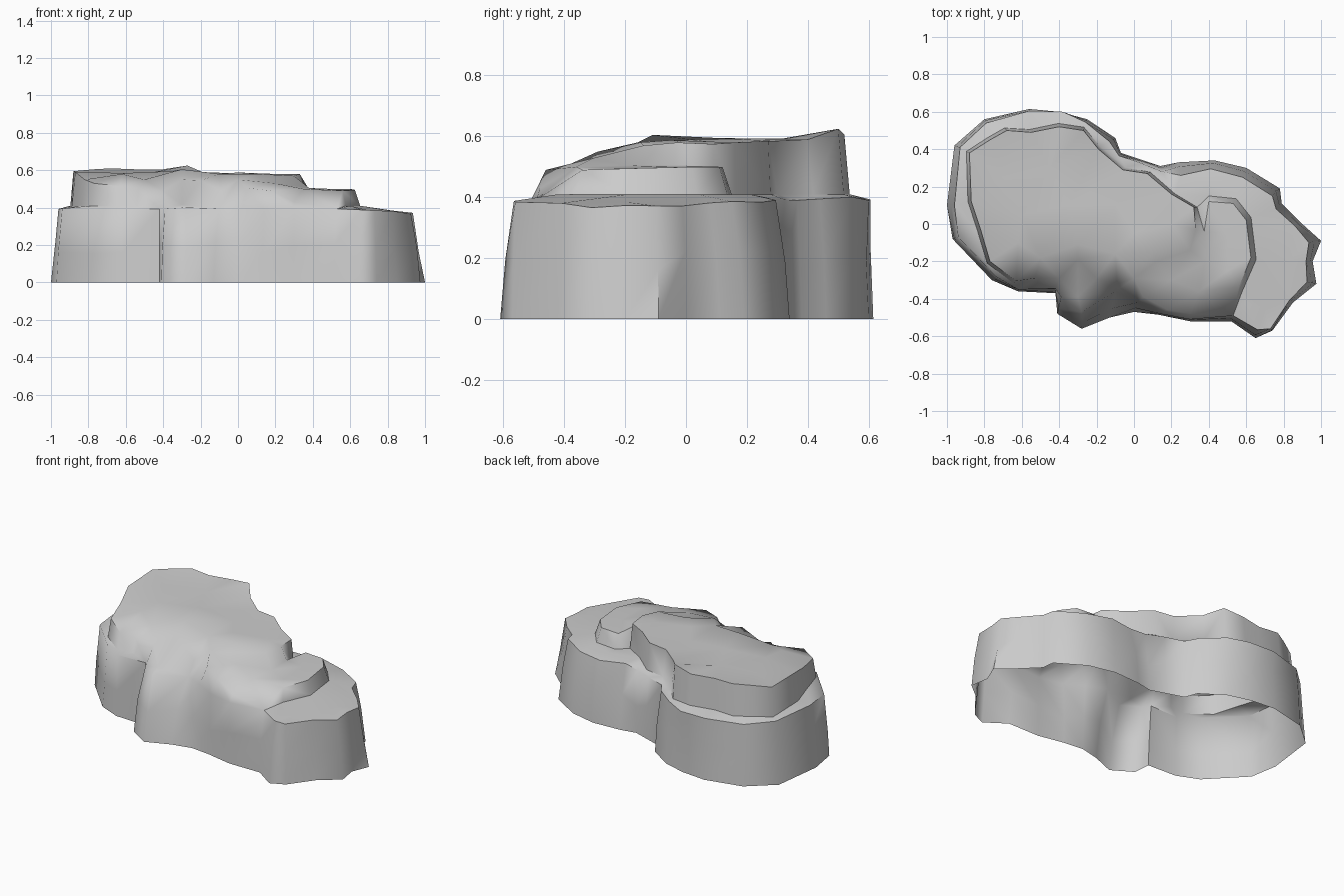
import bpy, bmesh, math, random
from mathutils import Vector
from mathutils.geometry import delaunay_2d_cdt

if "Cube" in bpy.data.objects:
    bpy.data.objects.remove(bpy.data.objects["Cube"])

random.seed(7)

# Plan outline of the base at the ground, clockwise from the left
BASE = [(-1.0, .1), (-.96, .42), (-.8, .56), (-.56, .615), (-.4, .6), (-.25, .56), (-.1, .46),
        (-.07, .38), (.05, .34), (.14, .31), (.24, .33), (.43, .34), (.6, .3), (.78, .19),
        (.79, .11), (.9, 0), (1.0, -.09), (.955, -.2), (.975, -.32), (.85, -.42), (.74, -.57),
        (.65, -.61), (.52, -.52), (.3, -.52), (.13, -.485), (0, -.47), (-.13, -.5),
        (-.28, -.56), (-.41, -.48), (-.42, -.37), (-.62, -.36), (-.76, -.3), (-.97, -.08)]

# The same corners at the top of the base wall
RIM = [(-.96, .1), (-.93, .41), (-.79, .54), (-.56, .605), (-.38, .6), (-.26, .545), (-.13, .44),
       (-.08, .365), (.04, .325), (.15, .28), (.25, .26), (.41, .295), (.58, .25), (.74, .15),
       (.76, .08), (.86, -.01), (.935, -.1), (.92, -.2), (.925, -.31), (.83, -.41), (.73, -.56),
       (.66, -.565), (.53, -.49), (.3, -.51), (.14, -.48), (.02, -.42), (-.1, -.36),
       (-.28, -.47), (-.39, -.39), (-.42, -.345), (-.62, -.35), (-.74, -.28), (-.94, -.07)]

# Edge of the upper cliff, from the front left round the back to the right
CREST = [(-.53, -.29, .5), (-.63, -.305, .515), (-.77, -.2, .53), (-.82, -.03, .55),
         (-.87, .12, .59), (-.88, .38, .595), (-.77, .45, .605), (-.68, .5, .61),
         (-.55, .49, .605), (-.4, .52, .605), (-.27, .5, .625), (-.19, .4, .59),
         (-.06, .29, .585), (.07, .27, .585), (.2, .16, .58), (.32, .09, .575)]

# Edge of the lower step on the right
STEP = [(.4, .12, .5), (.53, .11, .5), (.6, .02, .5), (.625, -.18, .495), (.56, -.34, .49)]

# Heights of the sloping top
SLOPE = [(-.7, .25, .585), (-.45, .3, .59), (-.6, .05, .585), (-.35, .1, .595), (-.3, -.11, .605),
         (-.62, -.1, .58), (-.5, -.18, .55), (-.1, .1, .58), (0, -.05, .588), (.2, 0, .58),
         (.33, -.03, .58), (.3, -.14, .57), (.1, -.15, .58), (-.1, -.16, .58), (-.3, -.19, .55),
         (-.4, -.29, .49), (-.2, -.29, .545), (0, -.29, .55), (.12, -.2, .55), (-.09, -.32, .49),
         (.05, -.39, .505), (.18, -.46, .49), (-.3, -.39, .415), (.375, -.04, .505),
         (.38, -.2, .505), (.5, -.05, .5), (.5, -.25, .495), (.35, -.36, .5), (.2, -.3, .53),
         (.6, -.42, .41), (.3, -.48, .43), (.4, .21, .41), (.82, -.2, .385), (.7, -.45, .385)]

bm = bmesh.new()


def ring(mix, height, wobble, bump):
    """One loop of the base wall, part way from ground outline to rim."""
    loop = []
    for b, r in zip(BASE, RIM):
        p = Vector(b).lerp(Vector(r), mix) * (1 - random.uniform(0, wobble))
        z = height + random.uniform(-bump, bump)
        if height > .3:
            z -= .06 * max(0, p.x - .5)
        loop.append(bm.verts.new((p.x, p.y, z)))
    return loop


def offset(path, cx, cy, gap, z):
    """Foot of a cliff, a little outside its edge."""
    result = []
    for x, y, _ in path:
        out = Vector((x - cx, y - cy)).normalized() * gap
        result.append((x + out.x, y + out.y, z))
    return result


# Base wall, open underneath
rings = [ring(0, 0, 0, 0), ring(.3, .19, .015, .04), ring(1, .395, 0, .006)]
n = len(BASE)
for low, high in zip(rings, rings[1:]):
    for i in range(n):
        j = (i + 1) % n
        bm.faces.new((low[j], low[i], high[i], high[j]))
rim = rings[-1]

# Ledge, cliffs and sloping top in one triangulated skin inside the rim
points = [tuple(v.co) for v in rim]
edges = []
for path in (CREST, offset(CREST, -.3, .1, .018, .41), STEP, offset(STEP, .4, -.1, .03, .41)):
    edges += [(len(points) + i, len(points) + i + 1) for i in range(len(path) - 1)]
    points += path
points += SLOPE
flat = [Vector(p[:2]) for p in points]
verts, _, faces, origin, _, _ = delaunay_2d_cdt(flat, edges, [list(range(n))], 1, 1e-5)
skin = []
for co, src in zip(verts, origin):
    i = src[0] if src else min(range(len(flat)), key=lambda k: (flat[k] - co).length)
    skin.append(rim[i] if src and i < n else bm.verts.new((co.x, co.y, points[i][2])))
for f in faces:
    bm.faces.new([skin[i] for i in f])
bmesh.ops.recalc_face_normals(bm, faces=bm.faces)
if sum(f.normal.z * f.calc_area() for f in bm.faces) < 0:
    bmesh.ops.reverse_faces(bm, faces=bm.faces)

mesh = bpy.data.meshes.new("rock_ledge")
bm.to_mesh(mesh)
bm.free()
rock = bpy.data.objects.new("rock_ledge", mesh)
bpy.context.collection.objects.link(rock)

stone = bpy.data.materials.new("stone grey")
stone.diffuse_color = (.6, .6, .6, 1)
stone.use_nodes = True
stone.node_tree.nodes["Principled BSDF"].inputs["Base Color"].default_value = stone.diffuse_color
mesh.materials.append(stone)

bpy.context.view_layer.objects.active = rock
rock.select_set(True)
bpy.ops.object.shade_smooth_by_angle(angle=math.radians(60))
